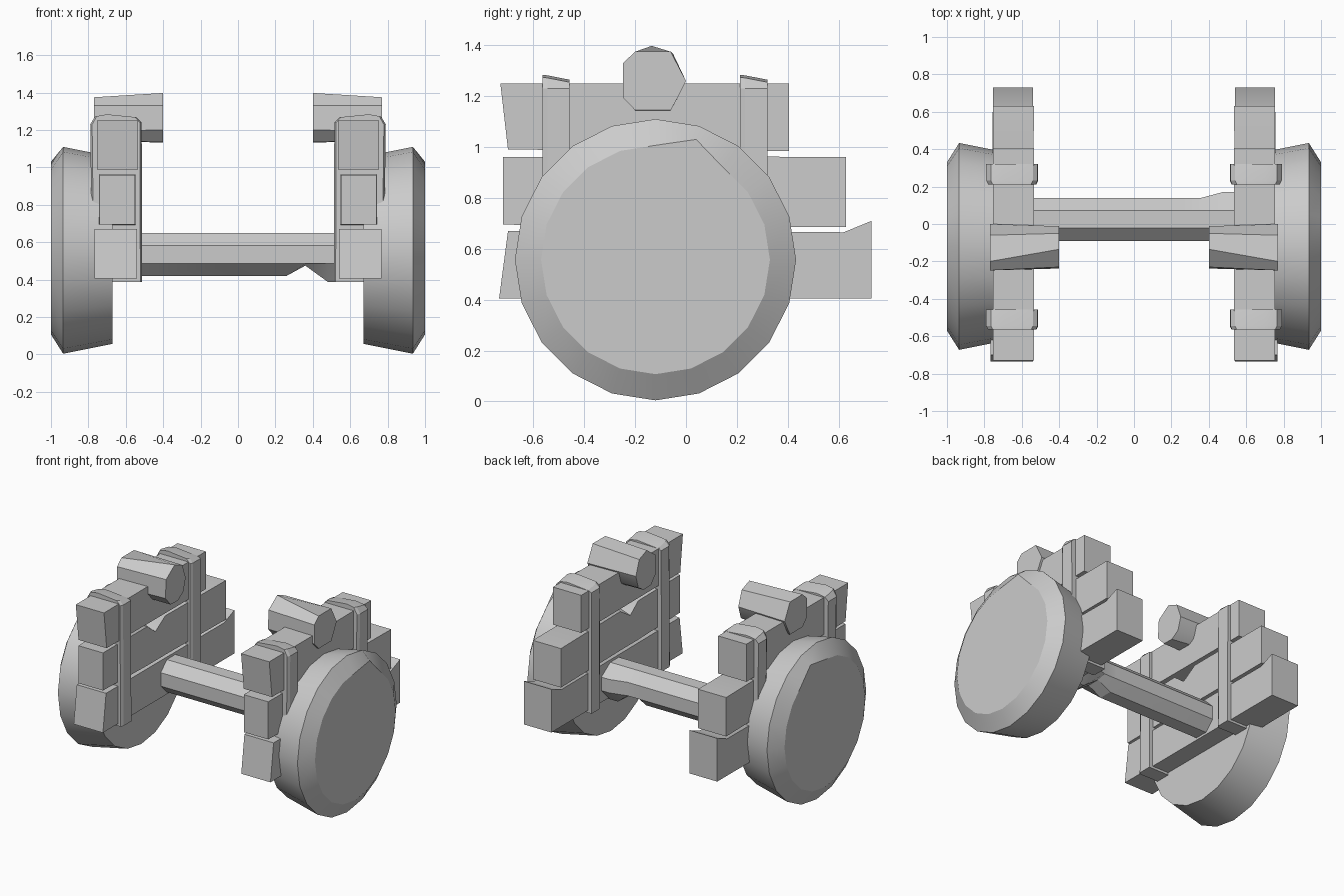
import bpy, bmesh
from math import sin, cos, pi, radians

if "Cube" in bpy.data.objects:
    bpy.data.objects.remove(bpy.data.objects["Cube"])


def loft(name, rings, mirror=True):
    """Skin a list of equal-length point rings, cap both ends, mirror across x."""
    bm = bmesh.new()
    vs = [[bm.verts.new(p) for p in ring] for ring in rings]
    n = len(vs[0])
    for a, b in zip(vs, vs[1:]):
        for i in range(n):
            j = (i + 1) % n
            bm.faces.new((a[i], a[j], b[j], b[i]))
    bm.faces.new(vs[0])
    bm.faces.new(vs[-1])
    bmesh.ops.recalc_face_normals(bm, faces=bm.faces)
    me = bpy.data.meshes.new(name)
    bm.to_mesh(me)
    bm.free()
    ob = bpy.data.objects.new(name, me)
    bpy.context.collection.objects.link(ob)
    if mirror:
        m = ob.modifiers.new("mirror", 'MIRROR')
        m.use_mirror_merge = False
    bpy.ops.object.select_all(action='DESELECT')
    ob.select_set(True)
    bpy.context.view_layer.objects.active = ob
    bpy.ops.object.shade_smooth_by_angle(angle=radians(25))
    return ob


def circle(x, r, n, cy, cz, off=0.0):
    return [(x, cy + r * sin(2 * pi * (i + off) / n), cz + r * cos(2 * pi * (i + off) / n))
            for i in range(n)]


def plank(name, stations):
    """Stations along y: y at bottom, y at top, inner x, outer x, bottom z, top z, inner chip."""
    loft(name, [[(x0, yb, z0), (x1, yb, z0), (x1, yt, z1), (x0, yt, z1 - chip)]
                for yb, yt, x0, x1, z0, z1, chip in stations])


# Wheels: 20-sided, flared to the rim, bevelled outside, with one chipped edge
wheel = [circle(x, r, 20, -0.12, 0.557) for x, r in ((0.67, 0.5), (0.935, 0.553), (1.0, 0.45))]
wheel[2][1] = (1.0, 0.04, 1.03)
loft("wheel", wheel)

# Axle: eight-sided log, gouged and swollen near one end
axle = [circle(x, 0.124, 8, 0.025, 0.535, 0.5) for x in (-0.68, 0.26, 0.36, 0.48, 0.68)]
for k, low, side in ((2, 0.475, 0.14), (3, 0.388, 0.172), (4, 0.388, 0.172)):
    axle[k] = [(x, side if y > 0.1 else y, low if z < 0.45 else z) for x, y, z in axle[k]]
loft("axle", axle, mirror=False)

# Side planks
plank("top_plank", [(-0.70, -0.73, 0.535, 0.755, 0.99, 1.25, 0),
                    (0.405, 0.405, 0.535, 0.755, 0.985, 1.25, 0)])
plank("middle_plank", [(-0.72, -0.72, 0.55, 0.74, 0.695, 0.96, 0),
                       (-0.24, -0.24, 0.54, 0.75, 0.69, 0.965, 0),
                       (-0.15, -0.15, 0.54, 0.75, 0.69, 0.965, 0.07),
                       (-0.04, -0.04, 0.54, 0.75, 0.69, 0.965, 0),
                       (0.63, 0.63, 0.535, 0.755, 0.685, 0.96, 0)])
plank("bottom_plank", [(-0.735, -0.70, 0.54, 0.768, 0.405, 0.67, 0),
                       (0.62, 0.62, 0.54, 0.755, 0.405, 0.665, 0),
                       (0.73, 0.73, 0.54, 0.755, 0.405, 0.71, 0)])

# Straps around the planks, rounded at the upper corners
for name, y0, y1 in (("front_strap", -0.565, -0.458), ("back_strap", 0.212, 0.32)):
    def strap_ring(y, g, top):
        return [(0.512 + g, y, 0.388), (0.78 - g, y, 0.388), (0.79 - g, y, 1.23),
                (0.765 - g, y, top - 0.01), (0.70, y, top), (0.54 + g, y, top - 0.015),
                (0.515 + g, y, 1.24)]
    loft(name, [strap_ring(y0, 0.01, 1.284), strap_ring(y0 + 0.02, 0, 1.282),
                strap_ring(y1, 0, 1.265)])

# Pegs resting on the top planks, with twisted eight-sided ends
outer = [(-0.2, 1.375), (-0.06, 1.375), (-0.0, 1.26), (-0.03, 1.20),
         (-0.06, 1.145), (-0.2, 1.145), (-0.248, 1.195), (-0.248, 1.33)]
inner = [(-0.135, 1.398), (-0.05, 1.365), (-0.012, 1.26), (-0.04, 1.17),
         (-0.10, 1.132), (-0.18, 1.135), (-0.238, 1.20), (-0.23, 1.33)]
loft("peg", [[(0.40, y, z) for y, z in inner], [(0.77, y, z) for y, z in outer]])
